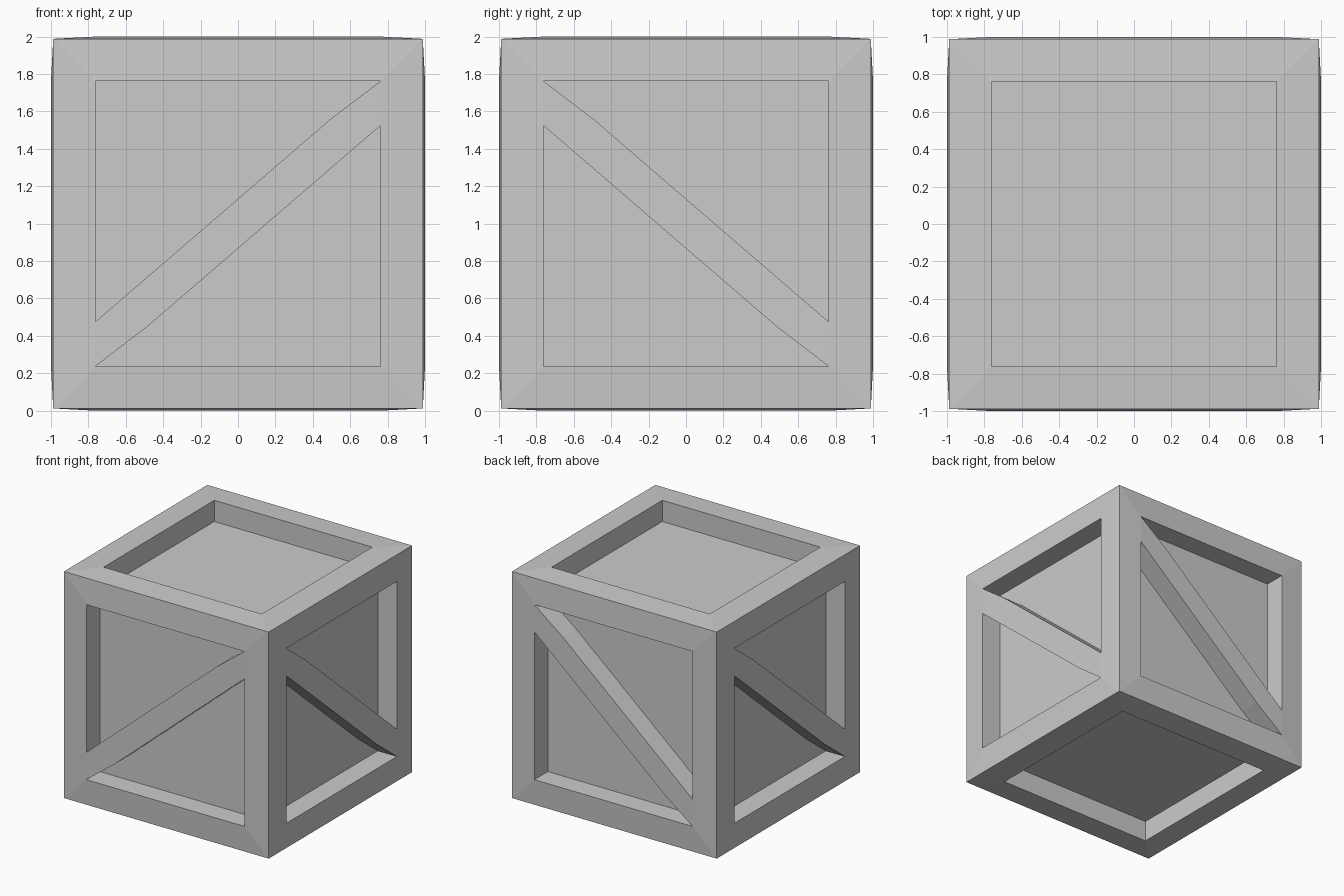
import bpy, bmesh
from mathutils import Vector

if "Cube" in bpy.data.objects:
    bpy.data.objects.remove(bpy.data.objects["Cube"])

CORNER = 0.988   # outer corners are pulled in slightly
INNER = 0.763    # half size of the frame opening
DEPTH = 0.815    # distance of the recessed panels from the centre
X, Y, Z = Vector((1, 0, 0)), Vector((0, 1, 0)), Vector((0, 0, 1))

# name: right axis, up axis, brace direction (1 rising, -1 falling, 0 none)
SIDES = {
    "front": (X, Z, 1), "right": (Y, Z, -1),
    "back": (-X, Z, -1), "left": (-Y, Z, -1),
    "top": (X, Y, 0), "bottom": (X, -Y, 0),
}


def make_part(name, faces, u, v):
    """Mesh from faces given as (across, up, out) points on one side."""
    n = u.cross(v)
    bm = bmesh.new()
    for pts in faces:
        bm.faces.new([bm.verts.new(u * a + v * b + n * d + Z) for a, b, d in pts])
    bmesh.ops.remove_doubles(bm, verts=bm.verts, dist=1e-5)
    mesh = bpy.data.meshes.new(name)
    bm.to_mesh(mesh)
    bm.free()
    bpy.context.collection.objects.link(bpy.data.objects.new(name, mesh))


def square(s):
    return [(-s, -s), (s, -s), (s, s), (-s, s)]


def at(points, d):
    return [(a, b, d) for a, b in points]


def wall(p, q):
    """Recess wall running from edge p-q down to the panel."""
    return [(*q, 1), (*p, 1), (*p, DEPTH), (*q, DEPTH)]


def turned(points):
    return [(-a, -b) for a, b in points]


for side, (u, v, lean) in SIDES.items():
    inner, outer = square(INNER), square(CORNER)

    # Mitred frame face
    frame = []
    for i in range(4):
        j = (i + 1) % 4
        frame.append([(*outer[i], CORNER), (*outer[j], CORNER), (*inner[j], 1), (*inner[i], 1)])

    if lean == 0:
        # Plain square recess
        frame += [wall(inner[i], inner[(i + 1) % 4]) for i in range(4)]
        panel = [at(inner, DEPTH)]
    else:
        # Two triangular recesses either side of the diagonal brace
        k = INNER
        upper = [(-k, k), (-k, -0.525), (0.49, 0.555), (k, k)]
        lower = turned(upper)
        brace_outline = lower[3:] + turned(upper[1:3])[::-1] + upper[3:] + upper[1:3][::-1]
        brace_outline = [(-k, -k), (-0.49, -0.555), (k, 0.525),
                         (k, k), (0.49, 0.555), (-k, -0.525)]
        brace = [at(brace_outline, 1)]
        panel = []
        for hole in (upper, lower):
            panel.append(at(hole, DEPTH))
            frame += [wall(hole[0], hole[1]), wall(hole[3], hole[0])]
            brace += [wall(hole[1], hole[2]), wall(hole[2], hole[3])]
        if lean < 0:
            # Mirror the side so the brace falls to the right
            frame, panel, brace = ([[(-a, b, d) for a, b, d in reversed(f)] for f in part]
                                   for part in (frame, panel, brace))
        make_part(side + "_diagonal_brace", brace, u, v)

    make_part(side + "_frame", frame, u, v)
    make_part(side + "_panel", panel, u, v)
